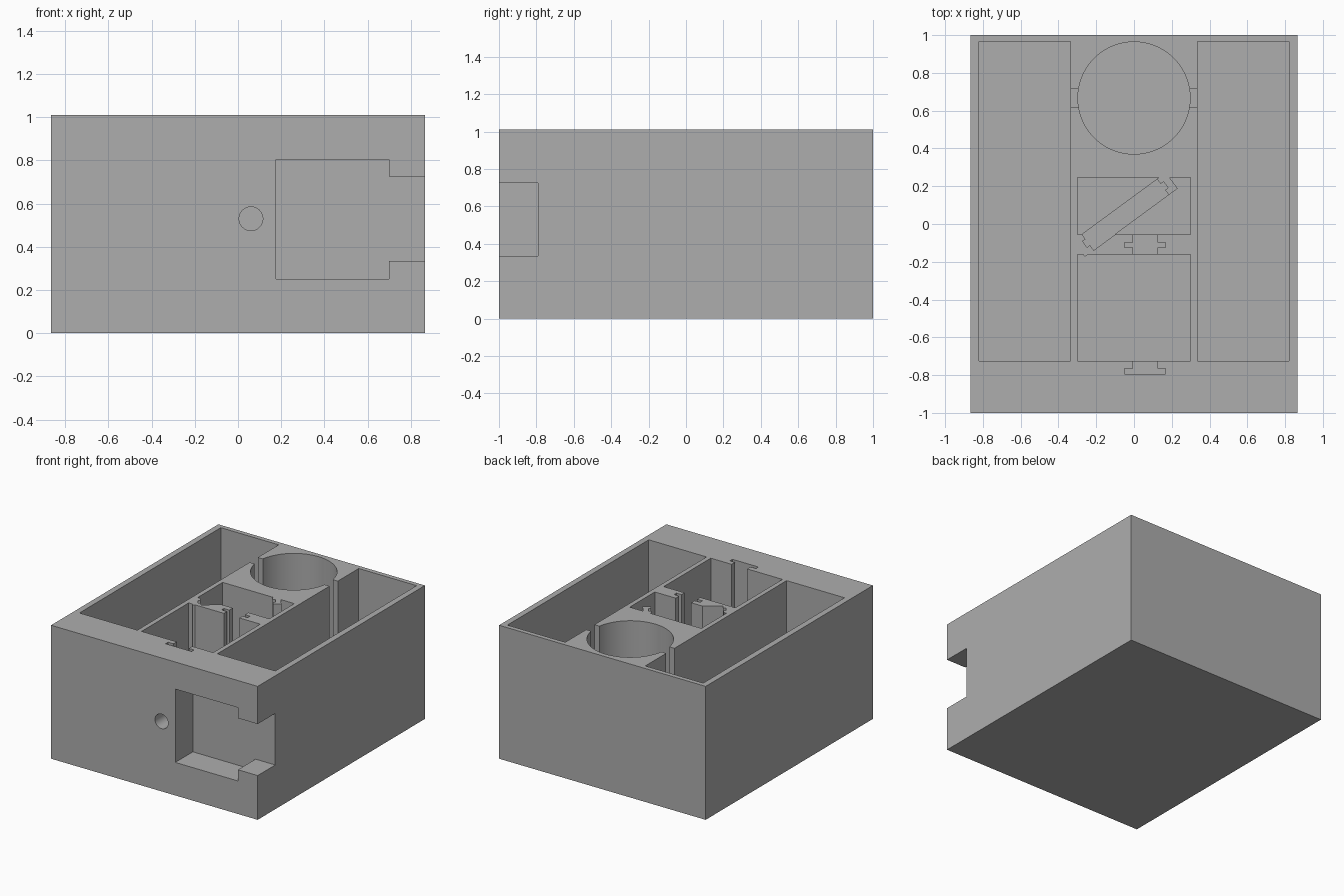
import bpy, bmesh, math
from mathutils import Matrix

TOP, FLOOR, SLOT_FLOOR = 1.01, 0.045, 0.1
ABOVE = TOP + 0.1

if "Cube" in bpy.data.objects:
    bpy.data.objects.remove(bpy.data.objects["Cube"], do_unlink=True)

grey = bpy.data.materials.new("mid_grey")
grey.use_nodes = True
grey.diffuse_color = (0.42, 0.42, 0.42, 1)
grey.node_tree.nodes["Principled BSDF"].inputs["Base Color"].default_value = (0.42, 0.42, 0.42, 1)


def prism(name, outline, z0, z1, matrix=Matrix()):
    """Extrude a flat outline from z0 to z1, then place it."""
    bm = bmesh.new()
    face = bm.faces.new([bm.verts.new((x, y, z0)) for x, y in outline])
    grown = bmesh.ops.extrude_face_region(bm, geom=[face])
    moved = [v for v in grown["geom"] if isinstance(v, bmesh.types.BMVert)]
    bmesh.ops.translate(bm, verts=moved, vec=(0, 0, z1 - z0))
    bmesh.ops.transform(bm, matrix=matrix, verts=bm.verts)
    bmesh.ops.recalc_face_normals(bm, faces=bm.faces)
    mesh = bpy.data.meshes.new(name)
    bm.to_mesh(mesh)
    bm.free()
    obj = bpy.data.objects.new(name, mesh)
    bpy.context.collection.objects.link(obj)
    return obj


def rect(x0, x1, y0, y1):
    return [(x0, y0), (x1, y0), (x1, y1), (x0, y1)]


def disc(x, y, r, n):
    return [(x + r * math.cos(i * math.tau / n), y + r * math.sin(i * math.tau / n)) for i in range(n)]


def cut(target, cutter, keep=False):
    """Subtract the cutter from the target and bake the result."""
    mod = target.modifiers.new("cut", 'BOOLEAN')
    mod.operation, mod.solver, mod.object = 'DIFFERENCE', 'EXACT', cutter
    graph = bpy.context.evaluated_depsgraph_get()
    graph.update()
    mesh = bpy.data.meshes.new_from_object(target.evaluated_get(graph))
    target.modifiers.clear()
    target.data = mesh
    if not keep:
        bpy.data.objects.remove(cutter, do_unlink=True)


case = prism("case_body", rect(-0.865, 0.865, -1, 1), 0, TOP)

# Long side compartments and the round compartment, joined by narrow passages
for side in (-1, 1):
    xs = sorted((side * 0.335, side * 0.82))
    cut(case, prism("side_pocket", rect(*xs, -0.725, 0.965), FLOOR, ABOVE))
cut(case, prism("round_pocket", disc(0, 0.667, 0.297, 96), FLOOR, ABOVE))
for side in (-1, 1):
    xs = sorted((side * 0.27, side * 0.345))
    cut(case, prism("passage", rect(*xs, 0.617, 0.715), SLOT_FLOOR, ABOVE))

# Central compartments, leaving the diagonal plate holder standing
tilt = Matrix.Translation((-0.046, 0.05, 0)) @ Matrix.Rotation(math.radians(36.3), 4, 'Z')
holder = prism("plate_holder", rect(-0.305, 0.305, -0.053, 0.053), -0.1, ABOVE + 0.1, tilt)
for y0, y1 in ((-0.055, 0.245), (-0.725, -0.162)):
    pocket = prism("middle_pocket", rect(-0.3, 0.3, y0, y1), FLOOR, ABOVE)
    cut(pocket, holder, keep=True)
    cut(case, pocket)
bpy.data.objects.remove(holder, do_unlink=True)

# Diagonal slot with a small groove at each end
cut(case, prism("diagonal_slot", rect(-0.247, 0.247, -0.0535, 0.0535), SLOT_FLOOR, ABOVE, tilt))
cut(case, prism("diagonal_grooves", rect(-0.266, 0.266, -0.02, 0.02), SLOT_FLOOR, ABOVE, tilt))

# Upright slots for inserted plates, along the light path
for stem, bar in (((-0.17, -0.045), (-0.125, -0.097)), ((-0.78, -0.715), (-0.795, -0.765))):
    cut(case, prism("slot_stem", rect(-0.005, 0.125, *stem), SLOT_FLOOR, ABOVE))
    cut(case, prism("slot_bar", rect(-0.05, 0.168, *bar), SLOT_FLOOR, ABOVE))

# Front recess opening to the side, and the light hole
upright = Matrix.Rotation(math.radians(90), 4, 'X')
recess = [(0.175, 0.25), (0.7, 0.25), (0.7, 0.335), (0.95, 0.335),
          (0.95, 0.725), (0.7, 0.725), (0.7, 0.805), (0.175, 0.805)]
cut(case, prism("front_recess", recess, 0.79, 1.1, upright))
cut(case, prism("light_hole", disc(0.06, 0.53, 0.055, 48), 0.78, 1.1, upright))

case.data.materials.clear()
case.data.materials.append(grey)
for poly in case.data.polygons:
    poly.material_index = 0
case.data.shade_smooth()
case.data.set_sharp_from_angle(angle=math.radians(30))
